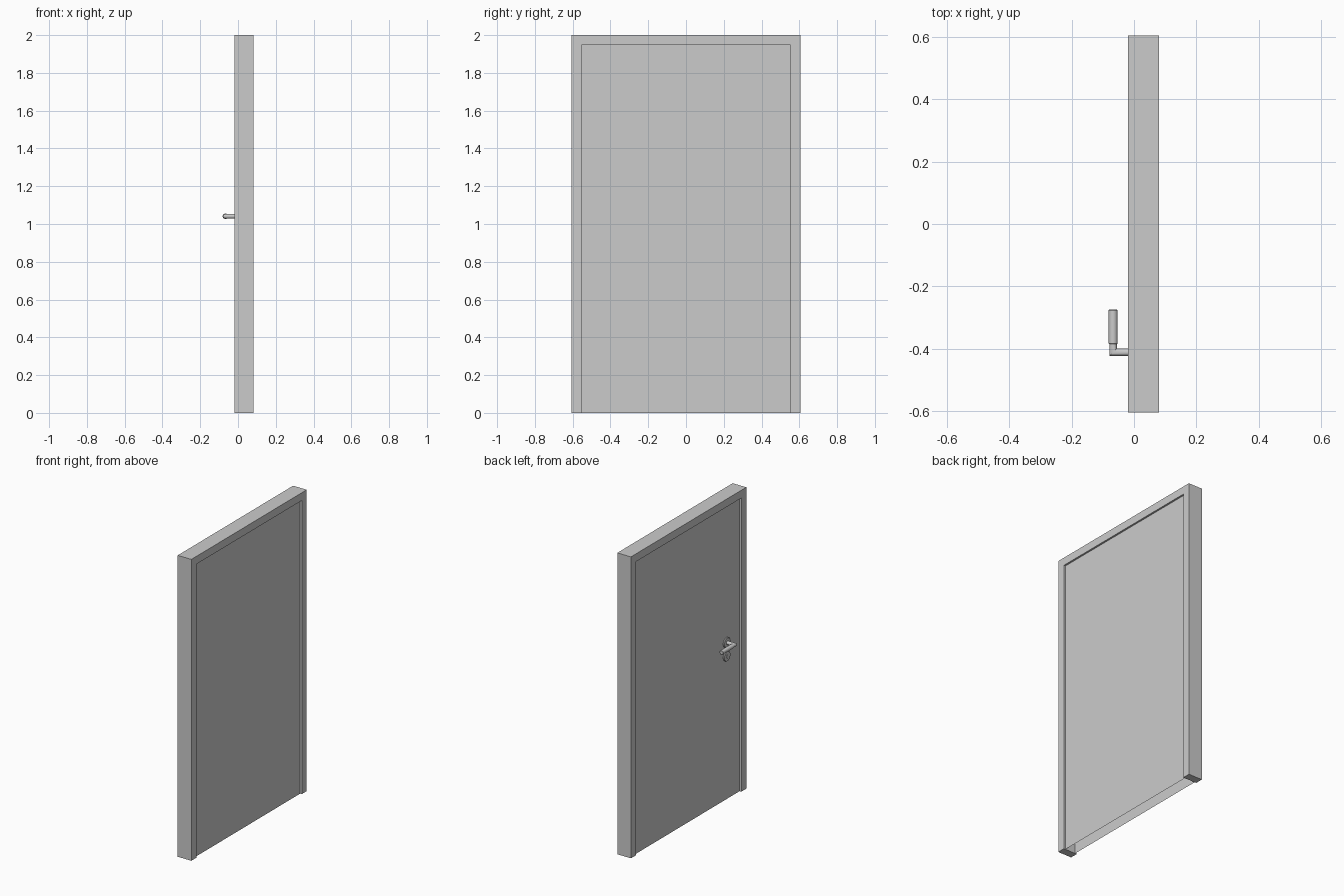
import bpy, bmesh, math
from mathutils import Vector

if "Cube" in bpy.data.objects:
    bpy.data.objects.remove(bpy.data.objects["Cube"])

X0, X1 = -0.019, 0.081        # frame depth
W, H = 0.605, 2.0             # frame half width, height
IW, IH = 0.553, 1.948         # opening half width, height
RECESS = 0.012
HY, HZ = -0.412, 1.041        # handle position
LX = -0.067                   # lever axis


def finish(name, bm, smooth=False):
    bmesh.ops.recalc_face_normals(bm, faces=bm.faces)
    me = bpy.data.meshes.new(name)
    bm.to_mesh(me)
    bm.free()
    ob = bpy.data.objects.new(name, me)
    bpy.context.collection.objects.link(ob)
    if smooth:
        bpy.ops.object.select_all(action='DESELECT')
        ob.select_set(True)
        bpy.context.view_layer.objects.active = ob
        bpy.ops.object.shade_smooth_by_angle(angle=math.radians(35))
    return ob


def rings(name, stations, n=32):
    """Capped tube through stations (centre, half-axis u, half-axis v)."""
    bm = bmesh.new()
    loops = []
    for c, u, v in stations:
        loops.append([bm.verts.new(Vector(c) + Vector(u) * math.cos(2 * math.pi * i / n)
                                   + Vector(v) * math.sin(2 * math.pi * i / n)) for i in range(n)])
    for a, b in zip(loops, loops[1:]):
        for i in range(n):
            j = (i + 1) % n
            bm.faces.new((a[i], a[j], b[j], b[i]))
    bm.faces.new(loops[0])
    bm.faces.new(loops[-1])
    return finish(name, bm, True)


# Frame: upside-down U profile extruded through the wall depth
bm = bmesh.new()
outline = [(-W, 0), (-W, H), (W, H), (W, 0), (IW, 0), (IW, IH), (-IW, IH), (-IW, 0)]
face = bm.faces.new([bm.verts.new((X0, y, z)) for y, z in outline])
ext = bmesh.ops.extrude_face_region(bm, geom=[face])
bmesh.ops.translate(bm, vec=(X1 - X0, 0, 0),
                    verts=[g for g in ext['geom'] if isinstance(g, bmesh.types.BMVert)])
finish("door_frame", bm)

# Door leaf: hollow shell, open at the bottom
bm = bmesh.new()
bmesh.ops.create_cube(bm, size=1)
D0, D1 = X0 + RECESS, X1 - RECESS
for v in bm.verts:
    v.co = (D1 if v.co.x > 0 else D0, math.copysign(IW, v.co.y), IH if v.co.z > 0 else 0)
bottom = [f for f in bm.faces if all(v.co.z == 0 for v in f.verts)]
bmesh.ops.delete(bm, geom=bottom, context='FACES_ONLY')
finish("door_leaf", bm)


# Discs on the door face, axis along x, with a small chamfer
def disc(name, z, r, xa, xb, ch=0.002):
    rings(name, [((x, HY, z), (0, q, 0), (0, 0, q))
                 for x, q in ((xa, r), (xb + ch, r), (xb, r - ch))])


disc("handle_rosette", HZ, 0.033, D0, D0 - 0.009)
disc("keyhole_rosette", HZ - 0.09, 0.033, D0, D0 - 0.009)
disc("lock_cylinder", HZ - 0.09, 0.012, D0 - 0.009, D0 - 0.011, 0.001)

# Lever neck: straight stem with a mitred corner
r = 0.012
rings("lever_neck", [((D0, HY, HZ), (0, r, 0), (0, 0, r)),
                     ((LX, HY, HZ), (r, r, 0), (0, 0, r)),
                     ((LX, -0.382, HZ), (r, 0, 0), (0, 0, r))])

# Lever grip: thicker sleeve with chamfered ends
g, c = 0.0142, 0.002
rings("lever_grip", [((LX, y, HZ), (q, 0, 0), (0, 0, q)) for y, q in
                     ((-0.386, g - c), (-0.386 + c, g), (-0.275 - c, g), (-0.275, g - c))])
